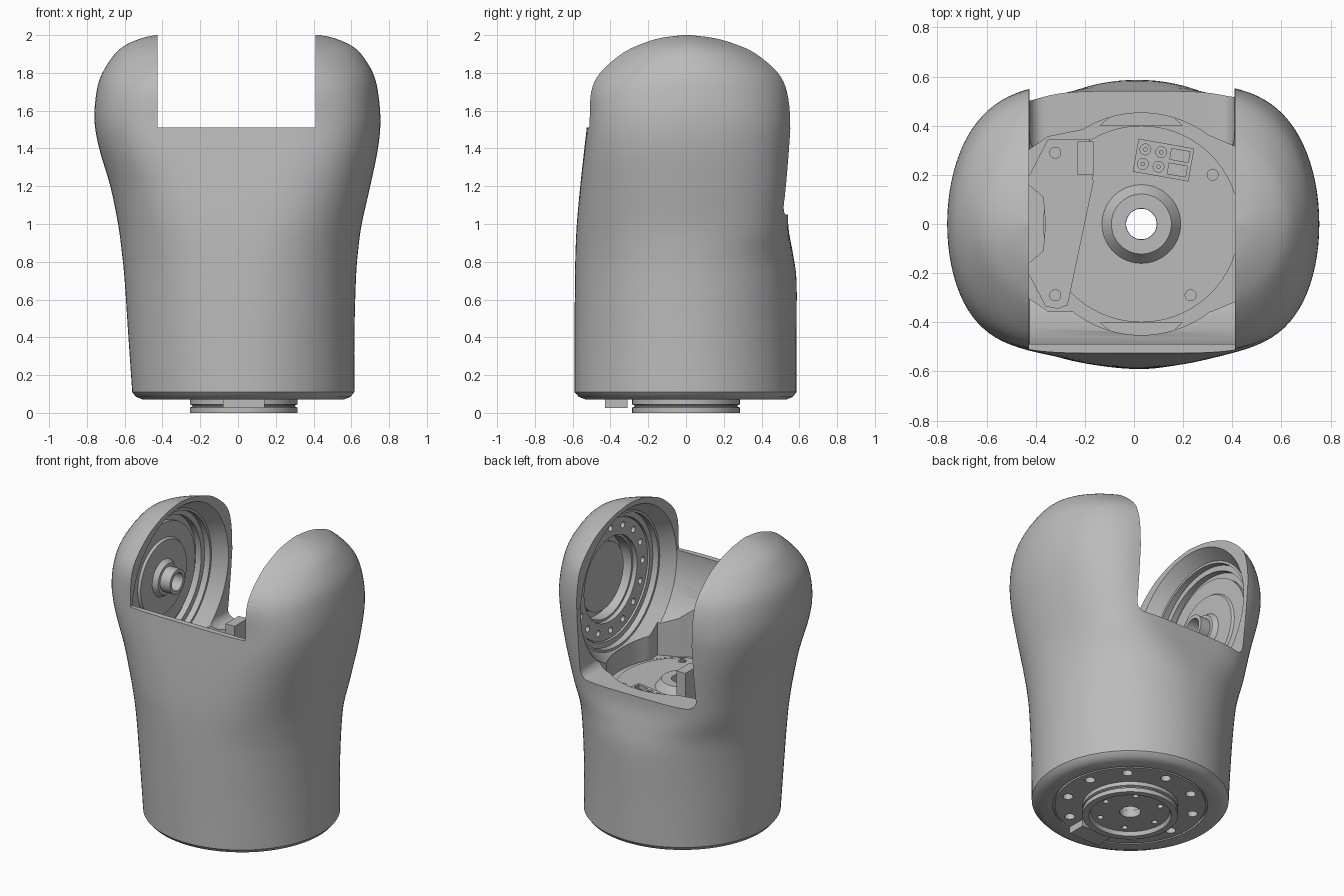
import bpy, bmesh
from math import sin, cos, pi, copysign, radians, sqrt
from mathutils import Matrix, Vector

cube = bpy.data.objects.get("Cube")
if cube:
    bpy.data.objects.remove(cube)

grey = bpy.data.materials.new("plain_grey")
grey.use_nodes = True
COLOUR = (0.5, 0.5, 0.5, 1)
grey.diffuse_color = COLOUR
for node in grey.node_tree.nodes:
    if node.type == 'BSDF_PRINCIPLED':
        node.inputs["Base Color"].default_value = COLOUR

BASE = Vector((0.03, 0, 0))         # vertical axis of the lower joint
JOINT = Vector((-0.008, 0.01, 1.47))  # horizontal axis of the fork joint
ALONG_X = Matrix.Rotation(pi / 2, 4, 'Y')
UPRIGHT = Matrix.Identity(4)


def finish(name, bm, matrix=UPRIGHT):
    bmesh.ops.remove_doubles(bm, verts=bm.verts, dist=1e-5)
    bm.transform(matrix)
    bmesh.ops.recalc_face_normals(bm, faces=bm.faces)
    mesh = bpy.data.meshes.new(name)
    bm.to_mesh(mesh)
    bm.free()
    mesh.materials.append(grey)
    obj = bpy.data.objects.new(name, mesh)
    bpy.context.collection.objects.link(obj)
    return obj


def lathe(name, profile, origin=BASE, turn=UPRIGHT, closed=False, steps=72):
    bm = bmesh.new()
    verts = [bm.verts.new((r, 0, h)) for r, h in profile]
    edges = [bm.edges.new(pair) for pair in zip(verts, verts[1:])]
    if closed:
        edges.append(bm.edges.new((verts[-1], verts[0])))
    bmesh.ops.spin(bm, geom=verts + edges, axis=(0, 0, 1), cent=(0, 0, 0),
                   angle=2 * pi, steps=steps)
    return finish(name, bm, Matrix.Translation(origin) @ turn)


def box(name, low, high, round_bottom=0, turn=UPRIGHT):
    bm = bmesh.new()
    bmesh.ops.create_cube(bm, size=1)
    low, high = Vector(low), Vector(high)
    for v in bm.verts:
        v.co = Vector([a + (b - a) * (c + 0.5) for a, b, c in zip(low, high, v.co)])
    if round_bottom:
        edges = [e for e in bm.edges if all(v.co.z < low.z + 1e-4 for v in e.verts)
                 and abs(e.verts[0].co.x - e.verts[1].co.x) < 1e-4]
        bmesh.ops.bevel(bm, geom=edges, offset=round_bottom, segments=6,
                        profile=0.5, affect='EDGES')
    return finish(name, bm, turn)


def pegs(name, spots, radius, low, high, origin=BASE, turn=UPRIGHT):
    bm = bmesh.new()
    for x, y in spots:
        bmesh.ops.create_cone(bm, cap_ends=True, segments=20, radius1=radius,
                              radius2=radius, depth=high - low,
                              matrix=Matrix.Translation((x, y, (low + high) / 2)))
    return finish(name, bm, Matrix.Translation(origin) @ turn)


def skin(name, rings):
    # closed tube through rings of equal length, capped at both ends
    bm = bmesh.new()
    rings = [[bm.verts.new(p) for p in ring] for ring in rings]
    for a, b in zip(rings, rings[1:]):
        for i in range(len(a)):
            bm.faces.new((a[i - 1], a[i], b[i], b[i - 1]))
    bm.faces.new(rings[0][::-1])
    bm.faces.new(rings[-1])
    return finish(name, bm)


def slab(name, outline, low, high):
    return skin(name, [[(x, y, z) for x, y in outline] for z in (low, high)])


def circle(count, radius, start=0.0):
    return [(radius * cos(start + 2 * pi * i / count),
             radius * sin(start + 2 * pi * i / count)) for i in range(count)]


def cut(obj, *cutters):
    bpy.context.view_layer.objects.active = obj
    for cutter in cutters:
        cutter.hide_render = True
        mod = obj.modifiers.new("cut", 'BOOLEAN')
        mod.operation, mod.solver, mod.object = 'DIFFERENCE', 'EXACT', cutter
        bpy.ops.object.modifier_apply(modifier=mod.name)
        bpy.data.objects.remove(cutter)


# Outer housing: height, x centre, half width, front and back depth, front and back flatness
ROWS = [(.11, .028, .588, .59, .585, 2, 2), (.4, .018, .598, .59, .585, 2.1, 2),
        (.7, .012, .612, .588, .585, 2.3, 2.2), (.85, .01, .625, .585, .565, 2.5, 2.8),
        (1, .01, .645, .578, .541, 2.9, 4.3), (1.2, .012, .688, .56, .55, 3.6, 4.7),
        (1.4, .003, .738, .538, .565, 4.6, 4.5), (1.55, -.003, .757, .523, .575, 5, 4.2),
        (1.7, -.004, .745, .525, .568, 4.2, 3.7), (1.8, -.002, .716, .497, .535, 3.3, 3.2),
        (1.9, 0, .652, .41, .445, 2.6, 2.6), (1.95, 0, .59, .325, .355, 2.3, 2.3),
        (1.985, 0, .505, .23, .25, 2, 2), (2, 0, .435, .06, .08, 2, 2)]


def blend(a, b, c, d, t):
    return [0.5 * (2 * q + (r - p) * t + (2 * p - 5 * q + 4 * r - s) * t * t
                   + (3 * q - p - 3 * r + s) * t ** 3) for p, q, r, s in zip(a, b, c, d)]


def section(z, xc, xh, front, back, flat_front, flat_back):
    ring = []
    for c, s in circle(120, 1):
        depth, flat = (back, flat_back) if s > 0 else (front, flat_front)
        y = depth * copysign(sqrt(max(0, 1 - abs(c) ** flat)), s)
        ring.append((xc + xh * c, y, z))
    return ring


last = len(ROWS) - 1
levels = [(.07, .028, .53, .53, .53, 2, 2), (.085, .028, .568, .568, .565, 2, 2)]
for i in range(last):
    around = [ROWS[min(max(i + k, 0), last)] for k in (-1, 0, 1, 2)]
    levels += [blend(*around, step / 4) for step in range(4)]
levels.append(ROWS[-1])
shell = skin("housing", [section(*level) for level in levels])

# Fork gap with stepped round pockets in both ears
half = [(.5, .418), (.44, .5), (.425, .5), (.425, .54), (.39, .54), (.39, .58), (0, .58)]
pocket = [(r, -h) for r, h in reversed(half)] + half
corner = [(-.43, .3), (-.35, .355), (-.2, .385), (.3, .362), (.423, .31)]
cut(shell,
    lathe("pocket_cutter", pocket, JOINT, ALONG_X, steps=96),
    box("gap_cutter", (-.427, -1, 1.51), (.411, 1, 2.3)),
    box("back_gap_cutter", (-.425, .05, 1.05), (.409, 1, 2.2), .06),
    lathe("bore_cutter", [(0, .88), (.452, .88), (.452, 1.3), (0, 1.3)]),
    slab("side_bore_cutter", corner + [(x, -y) for x, y in reversed(corner)], .881, 1.13),
    lathe("ear_recess_cutter", [(0, .5), (.26, .5), (.26, .65), (0, .65)], JOINT, ALONG_X),
    lathe("shaft_cutter", [(0, -.2), (.062, -.2), (.062, 1.2), (0, 1.2)]),
    lathe("base_groove_cutter", [(.45, 0), (.462, 0), (.462, .085), (.45, .085)], closed=True),
    pegs("base_hole_cutter", circle(10, .385, .2), .031, 0, .11))

# Lower joint: floor disc with hub, and the mounting flange underneath
lathe("floor_disc", [(.063, .8), (.4, .8), (.4, .9), (.16, .9), (.122, .95), (.063, .95)],
      closed=True)
flange = lathe("mounting_flange", [(.063, .1), (.063, .025), (.235, .025), (.245, 0),
                                   (.285, 0), (.285, .028), (.272, .034), (.272, .04),
                                   (.285, .045), (.285, .1)], closed=True)
cut(flange, pegs("flange_hole_cutter", circle(6, .19), .018, 0, .05))
box("base_key", (-.08, -.43, .025), (.14, -.31, .09))

# Bracket with its upright tab and raised pad
slab("bracket", [(-.43, .19), (-.35, .345), (-.18, .345), (-.165, .17), (-.27, -.33),
                 (-.31, -.345), (-.36, -.335), (-.43, -.2), (-.43, -.16), (-.37, -.11),
                 (-.36, 0), (-.37, .11), (-.43, .16)], .89, .97)
box("bracket_tab", (-.23, .2, .95), (-.165, .335, 1.18))
slab("bracket_pad", [(-.3 + x, y + copysign(.065, y)) for x, y in circle(24, .048, .1)],
     .965, .976)

# Screws on the bracket and the floor disc
for label, spots, top in (("bracket", [(-.35, .29), (-.35, -.29)], .97),
                          ("floor", [(.29, .2), (.2, -.29)], .9)):
    for i, (x, y) in enumerate(spots):
        lathe(f"{label}_screw_{i + 1}",
              [(0, top - .01), (.024, top - .01), (.024, top + .008), (.014, top + .008),
               (.014, top + .002), (0, top + .002)], BASE + Vector((x, y, 0)), steps=20)

# Stops at the front and back of the bore
for name, side in (("back_stop", 1), ("front_stop", -1)):
    slab(name, [(-.14, .4 * side), (-.07, .462 * side), (.13, .462 * side), (.2, .4 * side)],
         .86, .92)

# Connector block with sockets
TILT = Matrix.Translation((.12, .26, .9)) @ Matrix.Rotation(radians(-10), 4, 'Z')
PINS = [(x, y) for x in (-.08, -.015) for y in (-.03, .03)]
connector = box("connector_block", (-.115, -.068, -.01), (.115, .068, .035), turn=TILT)
cut(connector,
    pegs("socket_cutter", PINS, .022, .01, .05, Vector(), TILT),
    *[box("slot_cutter", (.025, y - .022, .01), (.1, y + .022, .05), turn=TILT)
      for y in (-.03, .03)])
pegs("connector_pins", PINS, .009, .005, .03, Vector(), TILT)

# Right ear: bearing disc and hollow hub
lathe("bearing_disc", [(.05, -.6), (.35, -.6), (.35, -.555), (.25, -.555), (.24, -.54),
                       (.12, -.54), (.1, -.51), (.08, -.51), (.08, -.44), (.057, -.44),
                       (.057, -.56), (.05, -.56)], JOINT, ALONG_X, closed=True)
lathe("bearing_plug", [(0, -.64), (.056, -.64), (.056, -.54), (0, -.54)], JOINT, ALONG_X)

# Left ear: drive ring with bolt holes around a sunken cover
ring = lathe("drive_ring", [(.275, .55), (.385, .55), (.385, .59), (.275, .59)],
             JOINT, ALONG_X, closed=True)
cut(ring, pegs("bolt_hole_cutter", circle(16, .335), .02, .5, .575, JOINT, ALONG_X))
lathe("drive_cover", [(0, .61), (.22, .61), (.22, .66), (0, .66)], JOINT, ALONG_X)

# Smooth shading with crisp edges
bpy.ops.object.select_all(action='DESELECT')
for obj in bpy.context.collection.objects:
    if obj.type == 'MESH' and obj.data.materials and obj.data.materials[0] == grey:
        obj.select_set(True)
        bpy.context.view_layer.objects.active = obj
bpy.ops.object.shade_smooth_by_angle(angle=radians(30))
